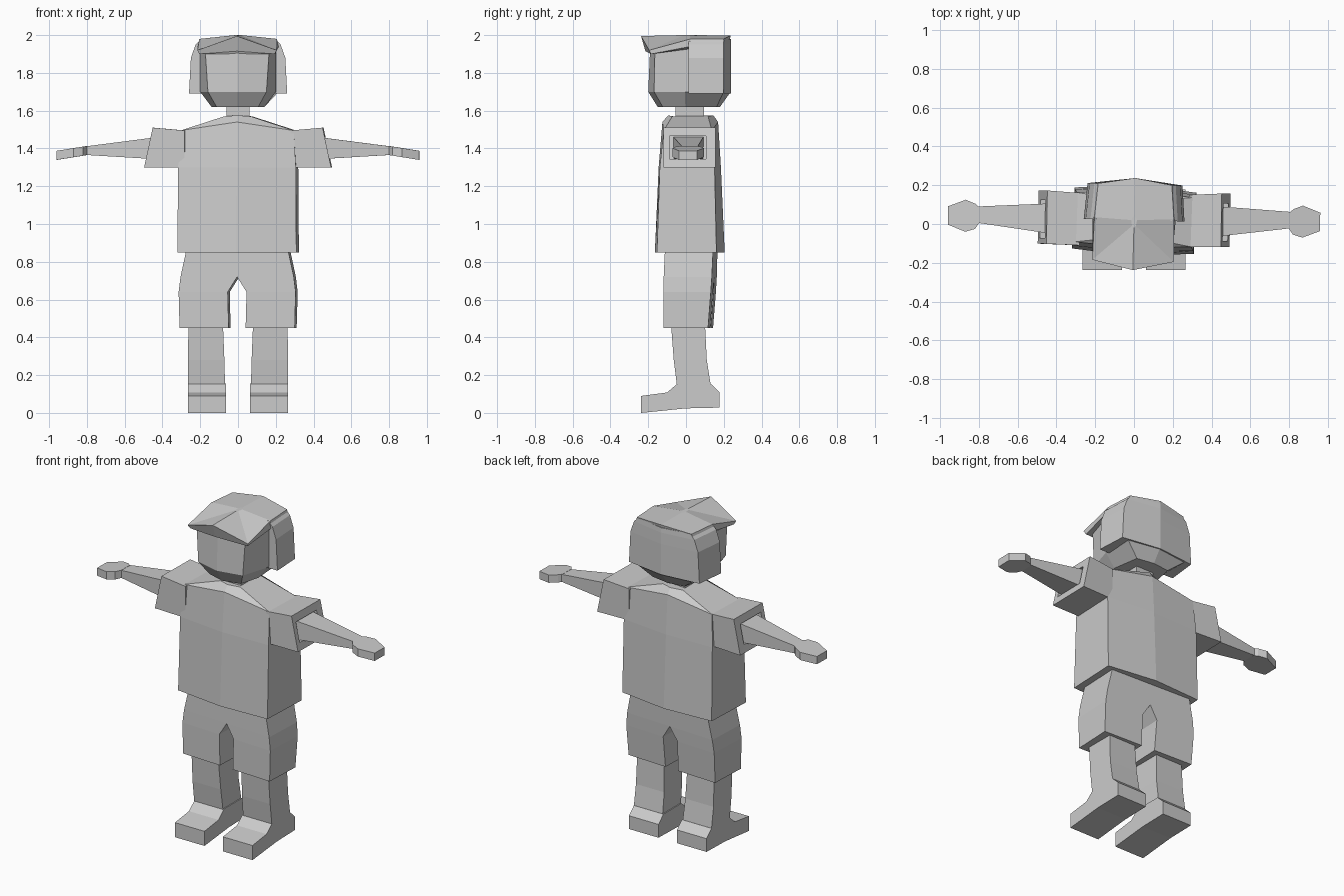
import bpy, bmesh, math
from mathutils import Matrix


def loft(name, rings, turn=0.0, side=1):
    """Skin a stack of equal-length point rings, capped at both ends."""
    bm = bmesh.new()
    rows = [[bm.verts.new((x * side, y, z)) for x, y, z in r] for r in rings]
    n = len(rows[0])
    for a, b in zip(rows, rows[1:]):
        for i in range(n):
            bm.faces.new((a[i], a[(i + 1) % n], b[(i + 1) % n], b[i]))
    bm.faces.new(rows[0])
    bm.faces.new(rows[-1])
    bmesh.ops.remove_doubles(bm, verts=bm.verts, dist=1e-4)
    bmesh.ops.recalc_face_normals(bm, faces=bm.faces)
    bm.transform(Matrix.Rotation(math.radians(turn), 4, 'Z'))
    me = bpy.data.meshes.new(name)
    bm.to_mesh(me)
    bm.free()
    ob = bpy.data.objects.new(name, me)
    bpy.context.collection.objects.link(ob)
    return ob


def sym(half):
    """Complete a half ring (first and last points on x = 0)."""
    return half + [(-x, y, z) for x, y, z in half[-2:0:-1]]


def rect_z(z, x0, x1, y0, y1):
    return [(x0, y0, z), (x1, y0, z), (x1, y1, z), (x0, y1, z)]


def rect_x(xt, xb, z0, z1, y0, y1):
    """Upright section: xt / xb are the x of its top and bottom edges."""
    return [(xb, y0, z0), (xb, y1, z0), (xt, y1, z1), (xt, y0, z1)]


# Shirt body
loft("shirt_body", [
    sym([(0, -.165, .85), (.315, -.14, .85), (.315, .175, .85), (0, .205, .85)]),
    sym([(0, -.145, 1.30), (.312, -.125, 1.30), (.312, .165, 1.30), (0, .185, 1.30)]),
    sym([(0, -.125, 1.54), (.30, -.105, 1.495), (.30, .15, 1.495), (0, .17, 1.54)]),
    sym([(0, -.095, 1.575), (.07, -.07, 1.57), (.07, .12, 1.57), (0, .145, 1.575)]),
], turn=-2.5)

# Neck
loft("neck", [rect_z(1.55, -.06, .06, -.055, .095),
              rect_z(1.64, -.06, .06, -.055, .095)])

# Face and skull
loft("head", [
    sym([(0, -.15, 1.62), (.11, -.12, 1.62), (.14, .0, 1.62), (.11, .165, 1.62), (0, .18, 1.62)]),
    sym([(0, -.20, 1.70), (.155, -.165, 1.70), (.2, .0, 1.70), (.2, .20, 1.69), (0, .23, 1.69)]),
    sym([(0, -.19, 1.93), (.17, -.16, 1.93), (.2, .0, 1.93), (.2, .20, 1.93), (0, .22, 1.93)]),
], turn=-1.5)

# Hair: hanging back and sides
loft("hair_back", [
    sym([(0, .02, z), (x, .02, z), (x - .015, .205, z), (0, .237, z)])
    for z, x in ((1.69, .26), (1.88, .25), (1.95, .225), (1.98, .195))
], turn=-1.5)

# Hair: top with peaked fringe
loft("hair_top", [
    sym([(0, -.215, 1.915), (.2, -.18, 1.90), (.215, .03, 1.94), (.2, .2, 1.95), (0, .225, 1.95)]),
    sym([(0, -.238, 1.995), (.21, -.19, 1.92), (.205, .03, 1.98), (.19, .205, 1.98), (0, .237, 1.998)]),
    sym([(0, -.02, 2), (.01, -.01, 2), (.015, .02, 2), (.01, .03, 2), (0, .04, 2)]),
], turn=-1.5)

for s, tag in ((1, "left"), (-1, "right")):
    # Sleeve with a recessed opening
    loft(tag + "_sleeve", [
        rect_x(.28, .28, 1.30, 1.495, -.115, .155),
        rect_x(.45, .495, 1.30, 1.51, -.11, .165),
        rect_x(.459, .485, 1.345, 1.465, -.08, .115),
        rect_x(.42, .44, 1.345, 1.465, -.08, .115),
    ], turn=-1, side=s)

    # Arm
    loft(tag + "_arm", [rect_x(.41, .41, 1.342, 1.462, -.06, .10),
                        rect_x(.83, .83, 1.367, 1.408, -.005, .075)], turn=-1, side=s)

    # Hand
    hand = [(.80, -.01), (.82, -.04), (.87, -.055), (.96, -.02),
            (.96, .075), (.87, .11), (.82, .09), (.80, .07)]
    loft(tag + "_hand", [[(x, y, z - (x - .80) * .16) for x, y in hand]
                         for z in (1.365, 1.413)], turn=-1, side=s)

    # Shorts leg
    loft(tag + "_shorts_leg", [
        rect_z(.45, .045, .305, -.107, .13),
        rect_z(.64, .05, .31, -.107, .145),
        rect_z(.72, 0, .30, -.105, .15),
        rect_z(.86, 0, .27, -.10, .155),
    ], turn=-2.5, side=s)

    # Lower leg
    loft(tag + "_lower_leg", [
        rect_z(.12, .068, .265, -.045, .135),
        rect_z(.28, .072, .265, -.065, .11),
        rect_z(.48, .08, .262, -.08, .10),
    ], side=s)

    # Shoe
    shoe = [(-.237, 0), (-.237, .09), (-.10, .108), (-.045, .155),
            (.13, .155), (.178, .11), (.178, .028), (0, .024)]
    loft(tag + "_shoe", [[(x, y, z) for y, z in shoe] for x in (.063, .265)], side=s)
